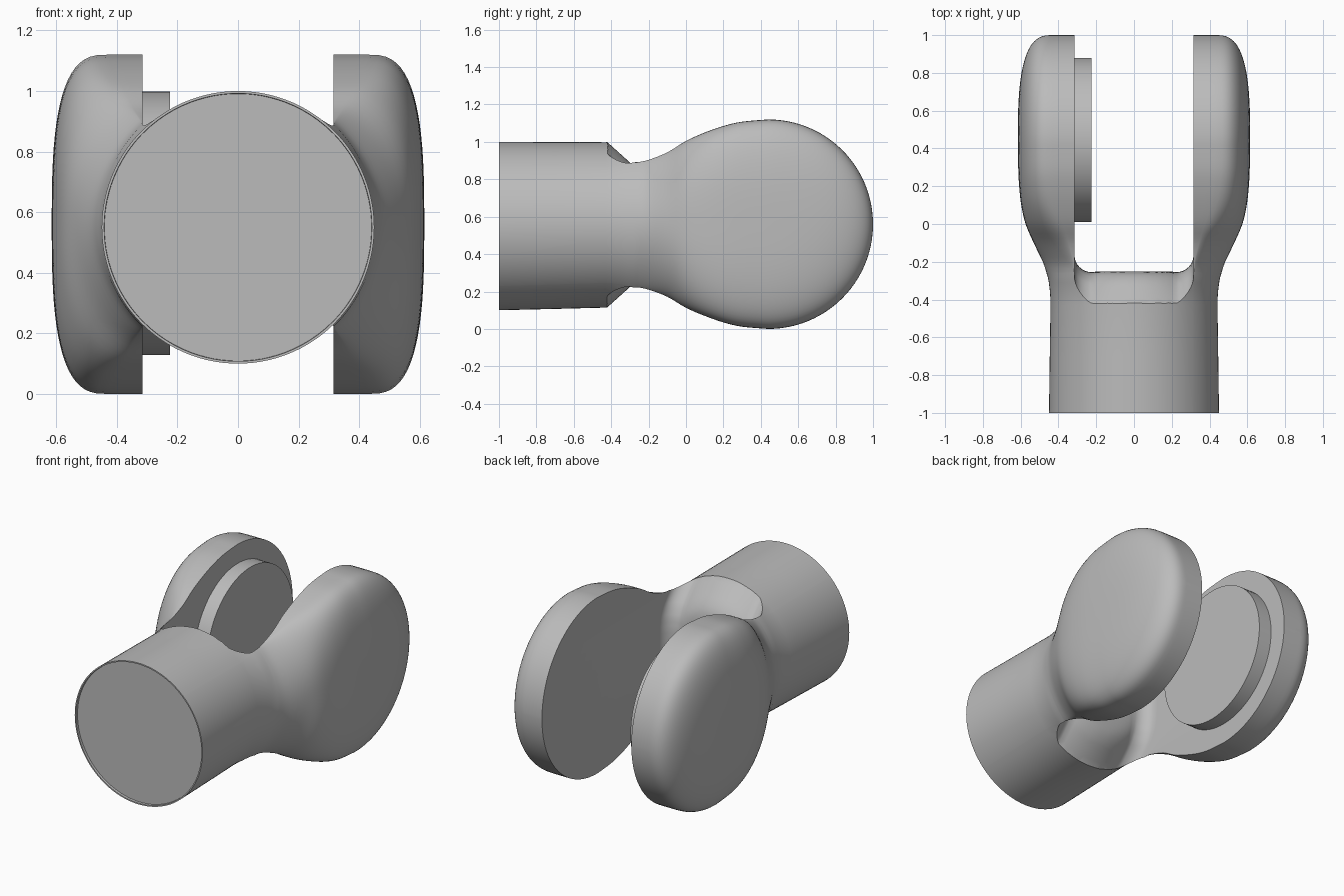
import bpy, bmesh, math
from mathutils import Vector

if "Cube" in bpy.data.objects:
    bpy.data.objects.remove(bpy.data.objects["Cube"])

LOBE_Y, LOBE_R = 0.44, 0.56   # centre and radius of the round lobes
GAP, CORNER = 0.315, 0.09     # half width of the slot, radius of its floor corners
SIDE, TOP = 40, 24            # ring points per side and per top or bottom

grey = bpy.data.materials.new("plain grey")
grey.use_nodes = True
grey.diffuse_color = (0.5, 0.5, 0.5, 1)
grey.node_tree.nodes["Principled BSDF"].inputs["Base Color"].default_value = (0.5, 0.5, 0.5, 1)


def loft(name, rings):
    """Closed solid through rings of equal point count, capped at both ends."""
    bm = bmesh.new()
    loops = [[bm.verts.new(p) for p in ring] for ring in rings]
    n = len(loops[0])
    for a, b in zip(loops, loops[1:]):
        for i in range(n):
            j = (i + 1) % n
            bm.faces.new((a[i], a[j], b[j], b[i]))
    bm.faces.new(loops[0])
    bm.faces.new(loops[-1])
    bmesh.ops.recalc_face_normals(bm, faces=bm.faces)
    mesh = bpy.data.meshes.new(name)
    bm.to_mesh(mesh)
    bm.free()
    mesh.materials.append(grey)
    ob = bpy.data.objects.new(name, mesh)
    bpy.context.collection.objects.link(ob)
    return ob


def smooth(ob):
    bpy.ops.object.select_all(action="DESELECT")
    ob.select_set(True)
    bpy.context.view_layer.objects.active = ob
    bpy.ops.object.shade_smooth_by_angle(angle=math.radians(30))


def spline(rows, steps):
    """Catmull-Rom points through the rows."""
    rows = [Vector(r) for r in rows]
    out = []
    for i in range(len(rows) - 1):
        p0, p1 = rows[max(i - 1, 0)], rows[i]
        p2, p3 = rows[i + 1], rows[min(i + 2, len(rows) - 1)]
        for k in range(steps):
            t = k / steps
            out.append(0.5 * (2 * p1 + (p2 - p0) * t + (2 * p0 - 5 * p1 + 4 * p2 - p3) * t * t
                              + (3 * p1 - p0 - 3 * p2 + p3) * t ** 3))
    return out + [rows[-1]]


def ring(y, cz, rim, h, side_x, top_z):
    """Section symmetric in x and z: side_x(z) for the flanks, top_z(x) across the top."""
    flank = []
    for i in range(SIDE + 1):
        z = h * math.sin(math.pi * (i / SIDE - 0.5))
        flank.append((side_x(z), z))
    over = []
    for i in range(1, TOP):
        x = rim * (1 - 2 * i / TOP)
        over.append((x, top_z(x)))
    half = flank + over
    return [(x, y, cz + z) for x, z in half] + [(-x, y, cz - z) for x, z in half]


def round_ring(y, cz, w, zr):
    """Elliptical section of the shank."""
    h = zr * math.sqrt(1 - (GAP / w) ** 2)
    return ring(y, cz, GAP, h, lambda z: w * math.sqrt(1 - (z / zr) ** 2),
                lambda x: zr * math.sqrt(1 - (x / w) ** 2))


def bulge(t, p, q):
    return max(0, 1 - abs(t) ** p) ** (1 / q)


def lobe_ring(y, cz, rim, h, width, p, q):
    """Section of both arms: flat rim, then a rolled flank."""
    return ring(y, cz, rim, h, lambda z: rim + (width - rim) * bulge(z / h, p, q), lambda x: h)


# Shank with a shallow recessed end: y, centre height, half width, half height
rings = [round_ring(*r) for r in (
    (-0.985, 0.55, 0.441, 0.441), (-1, 0.55, 0.442, 0.442), (-1, 0.55, 0.45, 0.45),
    (-0.7, 0.553, 0.446, 0.446), (-0.43, 0.556, 0.442, 0.442), (-0.39, 0.556, 0.443, 0.444),
    (-0.35, 0.556, 0.446, 0.449), (-0.31, 0.556, 0.451, 0.456), (-0.28, 0.556, 0.457, 0.462))]

# Arms swelling into the lobes: y, centre height, rim x, half height, half width, roundness
arms = [(-0.26, 0.557, 0.316, 0.334, 0.463, 2, 1.1), (-0.2, 0.557, 0.322, 0.347, 0.483, 2, 1.15),
        (-0.1, 0.558, 0.345, 0.386, 0.531, 2.1, 1.5), (0, 0.559, 0.376, 0.446, 0.574, 2.5, 2.1),
        (0.1, 0.56, 0.405, 0.49, 0.597, 2.7, 2.6), (0.2, 0.56, 0.42, 0.525, 0.608, 2.9, 2.8),
        (0.3, 0.56, 0.427, 0.548, 0.613, 2.9, 2.9), (LOBE_Y, 0.56, 0.43, LOBE_R, 0.615, 2.9, 2.9)]
rings += [lobe_ring(*r) for r in spline(arms, 4)]


# Round far half of the lobes
def dome(d):
    return 0.43 + 0.185 * bulge(d / LOBE_R, 2.9, 2.9)


for i in range(1, 25):
    a = math.radians(89) * i / 24
    d, h = LOBE_R * math.sin(a), LOBE_R * math.cos(a)
    rings.append(ring(LOBE_Y + d, 0.56, 0.43, h, lambda z: dome(math.hypot(d, z)), lambda x: h))
body = loft("fork_body", rings)

# Slot between the lobes: rounded floor corners, floor bevelled towards the shank surface
floor = [(0, -0.252), (0.2, -0.252), (0.25, -0.257), (0.29, -0.27), (0.335, -0.302),
         (0.45, -0.43), (1, -0.5)]


def floor_y(d):
    for (a, ya), (b, yb) in zip(floor, floor[1:]):
        if d <= b:
            return ya + (yb - ya) * (d - a) / (b - a)


def slot_ring(z):
    flat = GAP - CORNER
    xs = [flat * i / 8 for i in range(9)]
    xs += [flat + CORNER * math.sin(math.pi / 2 * i / 8) for i in range(1, 9)]
    pts = []
    for x in xs:
        over = max(0, x - flat)
        rise = CORNER - math.sqrt(max(0, CORNER ** 2 - over ** 2))
        pts.append((x, floor_y(math.hypot(min(x, flat), z)) + rise))
    pts.append((GAP, 1.5))
    pts = [(-x, y) for x, y in reversed(pts[1:])] + pts
    return [(x, y, 0.557 + z) for x, y in pts]


slot = loft("slot_cutter", [slot_ring(0.7 * i / 32) for i in range(-32, 33)])
slot.hide_render = True
cut = body.modifiers.new("slot", "BOOLEAN")
cut.operation, cut.solver, cut.object = "DIFFERENCE", "EXACT", slot
bpy.context.view_layer.objects.active = body
bpy.ops.object.modifier_apply(modifier=cut.name)
bpy.data.objects.remove(slot)
smooth(body)


# Raised round boss on the inner face of the right lobe
def disc(x, r):
    turns = [2 * math.pi * i / 96 for i in range(96)]
    return [(x, 0.445 + r * math.cos(t), 0.563 + r * math.sin(t)) for t in turns]


boss = loft("inner_boss", [disc(-GAP - 0.01, 0.435), disc(-0.225, 0.435)])
smooth(boss)
